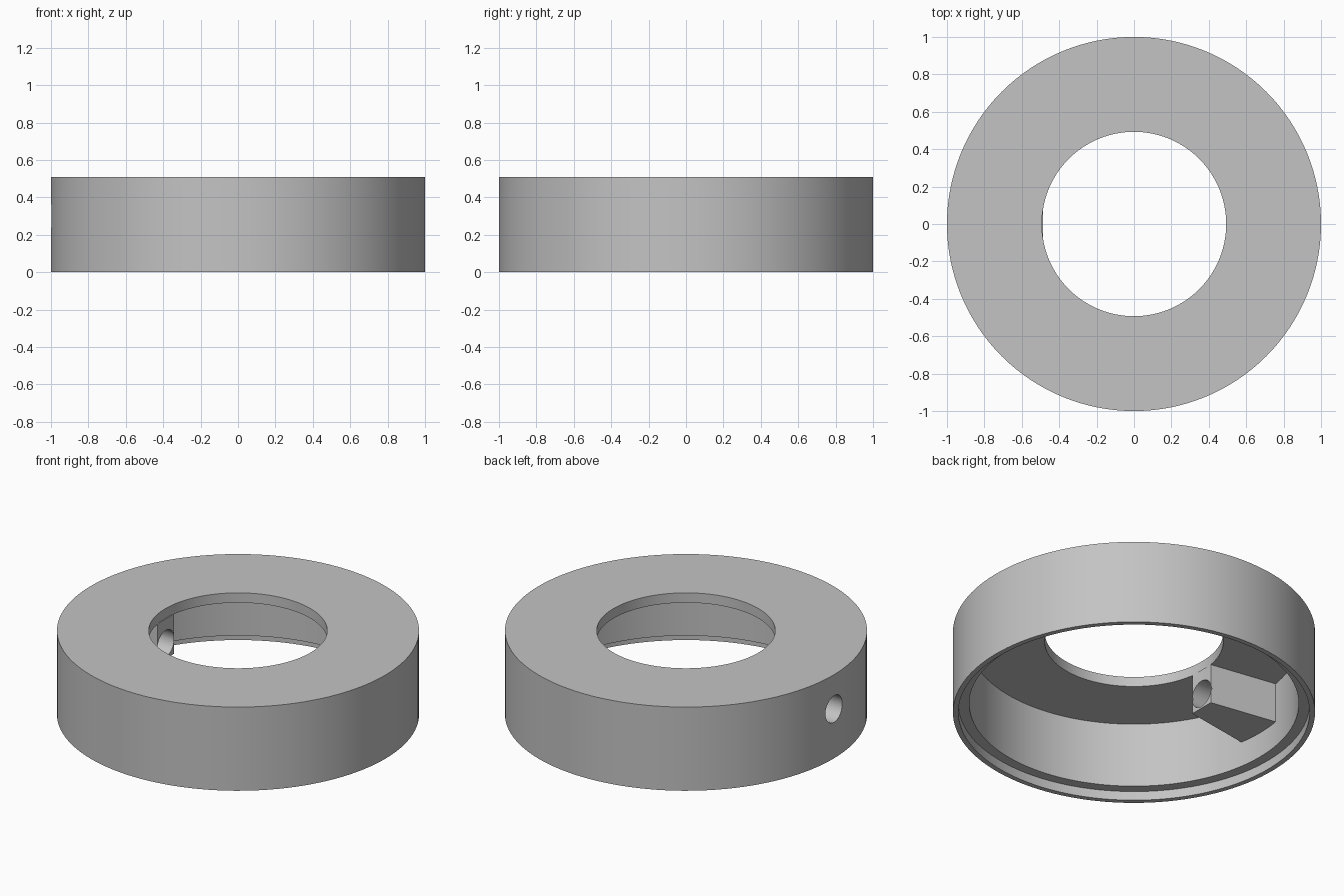
import bpy, bmesh, math
from mathutils import Matrix

cube = bpy.data.objects.get("Cube")
if cube:
    bpy.data.objects.remove(cube, do_unlink=True)

GREY = (0.55, 0.55, 0.55, 1)
SEGMENTS = 128
HEIGHT, PLATE_Z, STEP_Z = 0.51, 0.45, 0.055
OUTER, LIP, CAVITY, OPENING = 1.0, 0.97, 0.91, 0.493

grey = bpy.data.materials.new("plain grey")
grey.use_nodes = True
grey.diffuse_color = GREY
grey.node_tree.nodes["Principled BSDF"].inputs["Base Color"].default_value = GREY


def make_object(name, bm):
    bmesh.ops.recalc_face_normals(bm, faces=bm.faces)
    mesh = bpy.data.meshes.new(name)
    bm.to_mesh(mesh)
    bm.free()
    mesh.materials.append(grey)
    obj = bpy.data.objects.new(name, mesh)
    bpy.context.collection.objects.link(obj)
    return obj


def lathe(name, profile):
    bm = bmesh.new()
    verts = [bm.verts.new((r, 0, z)) for r, z in profile]
    edges = [bm.edges.new((a, b)) for a, b in zip(verts, verts[1:] + verts[:1])]
    bmesh.ops.spin(bm, geom=verts + edges, cent=(0, 0, 0), axis=(0, 0, 1),
                   angle=math.tau, steps=SEGMENTS, use_duplicate=False)
    bmesh.ops.remove_doubles(bm, verts=bm.verts, dist=0.0001)
    return make_object(name, bm)


def prism(name, outline, bottom, top):
    bm = bmesh.new()
    face = bm.faces.new([bm.verts.new((x, y, bottom)) for x, y in outline])
    grown = bmesh.ops.extrude_face_region(bm, geom=[face])["geom"]
    moved = [v for v in grown if isinstance(v, bmesh.types.BMVert)]
    bmesh.ops.translate(bm, verts=moved, vec=(0, 0, top - bottom))
    return make_object(name, bm)


def combine(target, tool, operation):
    tool.hide_render = True
    mod = target.modifiers.new(operation.lower(), 'BOOLEAN')
    mod.operation, mod.solver, mod.object = operation, 'EXACT', tool
    bpy.context.view_layer.objects.active = target
    bpy.ops.object.modifier_apply(modifier=mod.name)
    bpy.data.objects.remove(tool, do_unlink=True)


# Hollow ring: top plate, outer wall and stepped lip underneath
ring = lathe("ring_housing", [
    (OPENING, HEIGHT), (OUTER, HEIGHT), (OUTER, 0), (LIP, 0),
    (LIP, STEP_Z), (CAVITY, STEP_Z), (CAVITY, PLATE_Z), (OPENING, PLATE_Z)])

# Wedge-shaped screw block between the opening and the wall
inner, outer, flare = -0.487, -0.94, 0.164
block = prism("screw_block", [
    (inner, inner * flare), (inner, -inner * flare),
    (outer, -outer * flare), (outer, outer * flare)], 0.208, PLATE_Z + 0.001)
combine(ring, block, 'UNION')

# Radial screw bore through the wall and the block
bm = bmesh.new()
bmesh.ops.create_cone(bm, cap_ends=True, segments=48, radius1=0.081,
                      radius2=0.081, depth=0.8,
                      matrix=Matrix.Translation((-0.75, 0, 0.3))
                      @ Matrix.Rotation(math.pi / 2, 4, 'Y'))
combine(ring, make_object("bore_cutter", bm), 'DIFFERENCE')

# Smooth curved walls with crisp edges
bpy.ops.object.select_all(action='DESELECT')
ring.select_set(True)
bpy.context.view_layer.objects.active = ring
bpy.ops.object.shade_smooth_by_angle(angle=math.radians(30))
